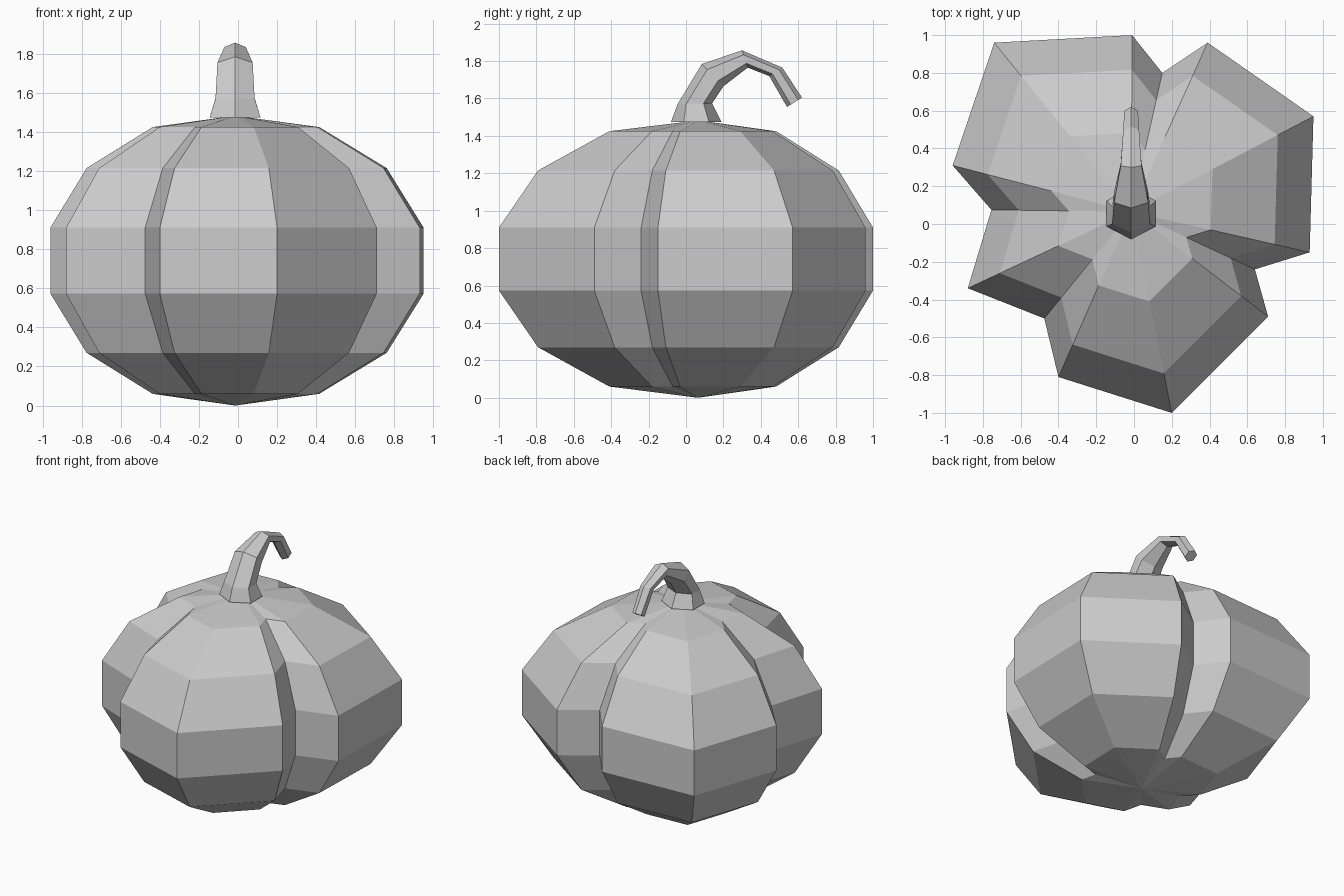
import bpy, bmesh
from math import sin, cos, pi
from mathutils import Vector

cube = bpy.data.objects.get("Cube")
if cube:
    bpy.data.objects.remove(cube, do_unlink=True)

grey = bpy.data.materials.new("plain grey")
grey.use_nodes = True
colour = (0.6, 0.6, 0.6, 1)
grey.diffuse_color = colour
grey.node_tree.nodes["Principled BSDF"].inputs["Base Color"].default_value = colour


def loft(name, rings, start, end):
    """Skin stacked rings; each end closes to a point, or to a flat cap if None."""
    bm = bmesh.new()
    loops = [[bm.verts.new(p) for p in ring] for ring in rings]
    n = len(loops[0])
    for low, high in zip(loops, loops[1:]):
        for i in range(n):
            j = (i + 1) % n
            bm.faces.new((low[i], low[j], high[j], high[i]))
    for loop, tip in ((loops[0], start), (loops[-1], end)):
        if tip is None:
            bm.faces.new(loop)
        else:
            pole = bm.verts.new(tip)
            for i in range(n):
                bm.faces.new((loop[i], loop[(i + 1) % n], pole))
    bmesh.ops.recalc_face_normals(bm, faces=bm.faces)
    mesh = bpy.data.meshes.new(name)
    bm.to_mesh(mesh)
    bm.free()
    mesh.materials.append(grey)
    obj = bpy.data.objects.new(name, mesh)
    bpy.context.collection.objects.link(obj)
    return obj


# Pumpkin body: a lobed outline scaled about its pole at each height
axis = Vector((-0.015, 0.065, 0))
outline = [(0.95, 0.57), (0.39, 0.96), (0.15, 0.80), (-0.01, 1.0), (-0.74, 0.96),
           (-0.96, 0.31), (-0.755, 0.075), (-0.88, -0.34), (-0.475, -0.50),
           (-0.40, -0.81), (0.20, -1.0), (0.71, -0.49), (0.64, -0.24), (0.93, -0.15)]
levels = [(0.06, 0.446), (0.27, 0.804), (0.573, 1), (0.91, 1), (1.215, 0.804), (1.425, 0.446)]
body_rings = []
for z, s in levels:
    body_rings.append([axis + (Vector((x, y, 0)) - axis) * s + Vector((0, 0, z))
                       for x, y in outline])
loft("pumpkin_body", body_rings, axis, axis + Vector((0, 0, 1.483)))

# Stem: six-sided sections given by outer (y, z), inner (y, z) and half width
sections = [((-0.08, 1.475), (0.19, 1.475), 0.13),
            ((-0.045, 1.57), (0.14, 1.575), 0.10),
            ((0.085, 1.785), (0.20, 1.665), 0.09),
            ((0.30, 1.857), (0.33, 1.765), 0.055),
            ((0.515, 1.765), (0.445, 1.72), 0.042),
            ((0.62, 1.605), (0.54, 1.555), 0.036)]
stem_rings = []
for outer, inner, half in sections:
    top, low = Vector((axis.x, *outer)), Vector((axis.x, *inner))
    mid, arm = (top + low) / 2, (top - low) / 2
    side = Vector((half / sin(pi / 3), 0, 0))
    stem_rings.append([mid + arm * cos(k * pi / 3) + side * sin(k * pi / 3) for k in range(6)])
loft("stem", stem_rings, None, None)
